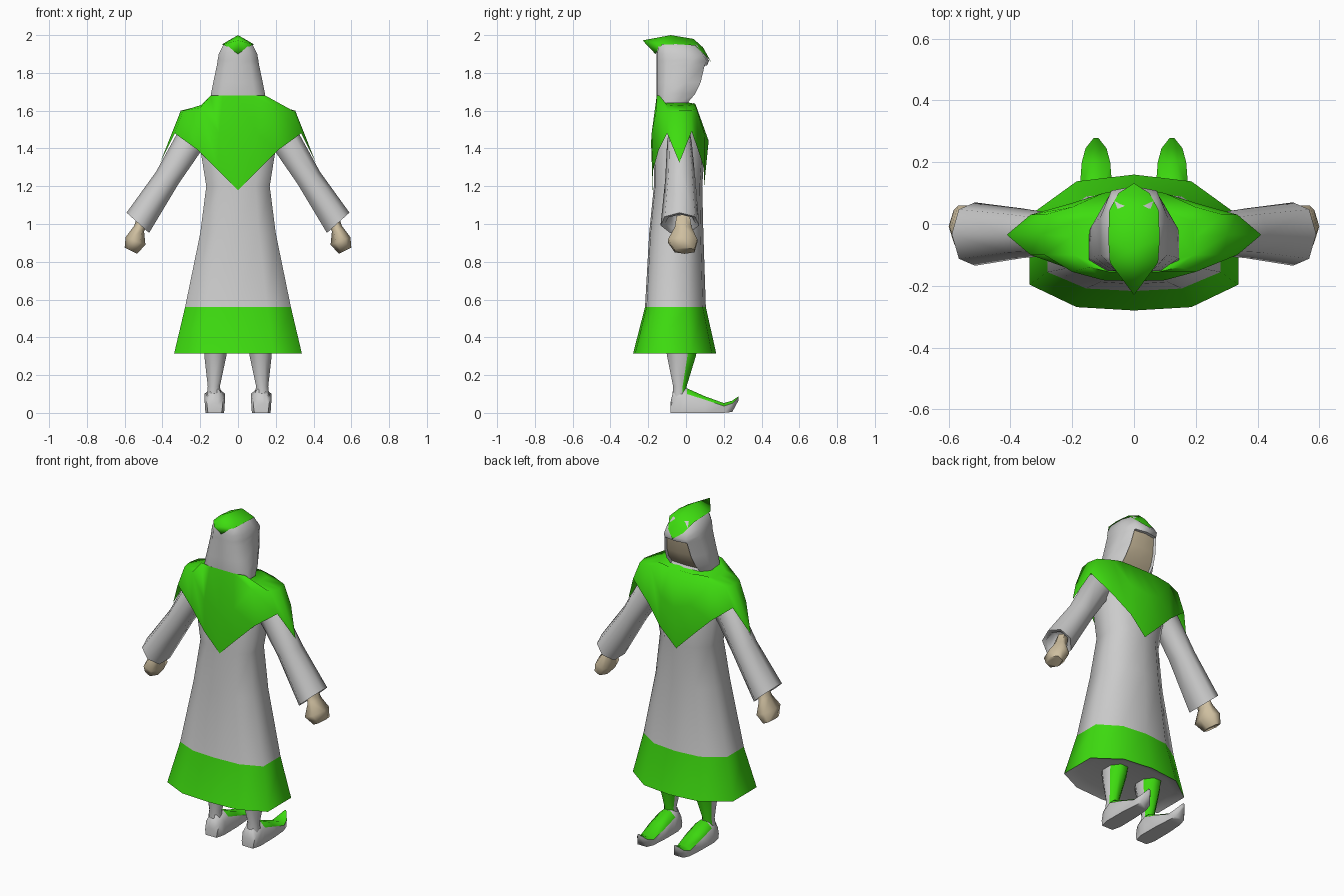
import bpy, bmesh, math
from mathutils import Vector

if "Cube" in bpy.data.objects:
    bpy.data.objects.remove(bpy.data.objects["Cube"])


def material(name, rgb):
    m = bpy.data.materials.new(name)
    m.diffuse_color = (*rgb, 1)
    m.use_nodes = True
    m.node_tree.nodes["Principled BSDF"].inputs["Base Color"].default_value = m.diffuse_color
    return m


GREY = material("light_grey_cloth", (0.60, 0.60, 0.60))
GREEN = material("bright_green_cloth", (0.048, 0.72, 0.005))
SKIN = material("pale_skin", (0.62, 0.52, 0.35))


def finish(name, bm, mats, rule=None, mirror=False, angle=80):
    bm.normal_update()
    for f in bm.faces:
        if rule:
            f.material_index = rule(f)
    me = bpy.data.meshes.new(name)
    bm.to_mesh(me)
    bm.free()
    for m in mats:
        me.materials.append(m)
    ob = bpy.data.objects.new(name, me)
    bpy.context.collection.objects.link(ob)
    bpy.ops.object.select_all(action='DESELECT')
    ob.select_set(True)
    bpy.context.view_layer.objects.active = ob
    bpy.ops.object.shade_smooth_by_angle(angle=math.radians(angle))
    if mirror:
        ob.modifiers.new("mirror", 'MIRROR')
    return ob


def loft(rings, cap_start=True, cap_end=True):
    """Skin a list of equal-length closed rings."""
    bm = bmesh.new()
    vs = [[bm.verts.new(p) for p in r] for r in rings]
    n = len(vs[0])
    for a, b in zip(vs, vs[1:]):
        for i in range(n):
            j = (i + 1) % n
            bm.faces.new((a[i], a[j], b[j], b[i]))
    if cap_start:
        bm.faces.new(vs[0])
    if cap_end:
        bm.faces.new(vs[-1])
    bmesh.ops.recalc_face_normals(bm, faces=bm.faces)
    return bm


def mirrored_ring(half):
    """Complete a half ring running from the x=0 back to the x=0 front."""
    return half + [(-x, y, z) for x, y, z in half[-2:0:-1]]


def section(shape, z, w, yb, yf):
    """Horizontal body section from a unit half outline."""
    c, d = (yb + yf) / 2, (yf - yb) / 2
    return mirrored_ring([(w * u, c + d * v, z) for u, v in shape])


BODY = [(0, -1), (.55, -.95), (1, -.62), (1, .4), (.55, .9), (0, 1)]
HOOD = [(0, -1), (.6, -.96), (1, -.6), (1, .3), (.68, .9), (0, 1)]

# Robe with green hem band and shallow underside
robe = loft([section(BODY, *r) for r in [
    (.335, .27, -.22, .11), (.325, .318, -.262, .142), (.315, .338, -.28, .16),
    (.56, .28, -.217, .105), (.95, .20, -.195, .092), (1.2, .168, -.170, .086),
    (1.4, .20, -.17, .10), (1.6, .15, -.13, .035)]])
finish("robe", robe, [GREY, GREEN],
       lambda f: int(f.calc_center_median().z < .56 and f.normal.z > -.3))

# Shoulder cape: columns from back centre round the arm to front centre
cols = [
    [(0, -.155, 1.68), (0, -.185, 1.43), (0, -.176, 1.18)],
    [(.08, -.155, 1.68), (.10, -.182, 1.48), (.105, -.174, 1.285)],
    [(.145, -.14, 1.68), (.20, -.155, 1.615), (.21, -.145, 1.39)],
    [(.195, -.10, 1.63), (.29, -.10, 1.60), (.335, -.10, 1.48)],
    [(.20, -.04, 1.625), (.303, -.035, 1.60), (.412, -.035, 1.325)],
    [(.19, .01, 1.625), (.29, .03, 1.60), (.335, .03, 1.49)],
    [(.13, .04, 1.64), (.20, .055, 1.615), (.21, .065, 1.39)],
    [(.07, .05, 1.635), (.10, .10, 1.47), (.105, .098, 1.285)],
    [(0, .05, 1.63), (0, .12, 1.44), (0, .094, 1.18)]]
cape = loft([mirrored_ring([c[i] for c in cols]) for i in range(3)], True, False)
finish("shoulder_cape", cape, [GREEN])


def limb_ring(angles, inner, outer, yb, yf):
    """Section spanning an inner and an outer (x, z) point."""
    a, b = Vector(inner), Vector(outer)
    c, h, yc, d = (a + b) / 2, (b - a) / 2, (yb + yf) / 2, (yf - yb) / 2
    top = max(math.sin(math.radians(t)) for t in angles)
    out = []
    for t in map(math.radians, angles):
        p = c + h * math.cos(t)
        out.append((p.x, yc + d * math.sin(t) / top, p.y))
    return out


# Sleeves: wedge-shaped on the outside, with the cuff turned inwards
WEDGE = (0, 50, 100, 150, 210, 260, 310)
sleeve = loft([limb_ring(WEDGE, *r) for r in [
    ((.12, 1.43), (.22, 1.57), -.09, .02), ((.185, 1.38), (.30, 1.52), -.10, .03),
    ((.305, 1.21), (.435, 1.275), -.11, .05), ((.462, .945), (.59, 1.06), -.135, .07),
    ((.485, .97), (.57, 1.05), -.11, .05), ((.45, 1.03), (.53, 1.10), -.08, .03)]])
finish("sleeve", sleeve, [GREY], mirror=True)

# Hands
hand = loft([limb_ring((0, 60, 120, 180, 240, 300), *r) for r in [
    ((.475, 1.02), (.53, 1.05), -.05, .02), ((.497, .96), (.55, .99), -.06, .03),
    ((.49, .89), (.595, .93), -.095, .06), ((.535, .842), (.60, .875), -.06, .045)]])
finish("hand", hand, [SKIN], mirror=True, angle=70)

# Hood: grey shell with a face and throat opening inset at the front
hood = loft([section(HOOD, *r) for r in [
    (1.64, .146, -.15, .015), (1.69, .143, -.156, .06), (1.75, .131, -.156, .09),
    (1.84, .112, -.156, .112), (1.865, .108, -.156, .122), (1.90, .102, -.156, .10),
    (1.948, .078, -.15, .065), (1.97, .04, -.15, .03)]])
opening = [f for f in hood.faces if f.normal.y > .3 and abs(f.normal.x) < .6
           and f.calc_center_median().z < 1.84]
bmesh.ops.inset_region(hood, faces=opening, thickness=.006, depth=-.014)
face_set = set(opening)
finish("hood", hood, [GREY, SKIN], lambda f: int(f in face_set), angle=60)

# Pointed green crest on top of the hood
top = [(0, -.23, 1.972), (0, -.08, 2.0), (0, .04, 1.98), (0, .09, 1.935), (0, .132, 1.86)]
side = [(.078, -.125, 1.95), (.083, -.05, 1.952), (.08, .045, 1.945), (.05, .10, 1.895)]
bm = bmesh.new()
T = [bm.verts.new(p) for p in top]
U = bm.verts.new((0, -.162, 1.90))
for s in (1, -1):
    S = [bm.verts.new((s * x, y, z)) for x, y, z in side]
    for f in [(T[0], S[0], U), (T[0], T[1], S[0]), (T[1], S[1], S[0]),
              (T[1], T[2], S[2], S[1]), (T[2], T[3], S[3], S[2]), (T[3], T[4], S[3])]:
        bm.faces.new(f)
bmesh.ops.remove_doubles(bm, verts=bm.verts, dist=.0001)
bmesh.ops.recalc_face_normals(bm, faces=bm.faces)
finish("hood_crest", bm, [GREEN], angle=100)


# Legs: octagons with a green shin
def leg_ring(z, x, w, yb, yf):
    c, d = (yb + yf) / 2, (yf - yb) / 2
    pts = [math.pi / 8 + k * math.pi / 4 for k in range(8)]
    return [(x + w * math.cos(t) / .924, c + d * math.sin(t) / .924, z) for t in pts]


leg = loft([leg_ring(*r) for r in [
    (.36, .118, .062, -.11, .065), (.30, .12, .058, -.10, .052),
    (.14, .128, .032, -.068, .003), (.05, .125, .045, -.075, .0)]])
finish("leg", leg, [GREY, GREEN], lambda f: int(f.normal.y > .45), mirror=True)


# Curled shoes: ridged cross-sections from heel to turned-up toe
def shoe_ring(y, w, z0, z1, drop):
    x = .123
    return [(x - w * .9, y, z0), (x + w * .9, y, z0), (x + w, y, z1 - drop),
            (x + w * .4, y, z1), (x - w * .4, y, z1), (x - w, y, z1 - drop)]


shoe = loft([shoe_ring(*r) for r in [
    (-.083, .04, 0, .05, .02), (-.066, .045, 0, .125, .05), (-.03, .055, 0, .13, .05),
    (.005, .055, 0, .13, .03), (.10, .054, 0, .088, .018), (.20, .046, 0, .052, .016),
    (.245, .034, .005, .065, .014), (.278, .008, .066, .088, .006)]])
finish("shoe", shoe, [GREY, GREEN],
       lambda f: int(f.normal.z > .4 and f.calc_center_median().y > 0), mirror=True, angle=60)
